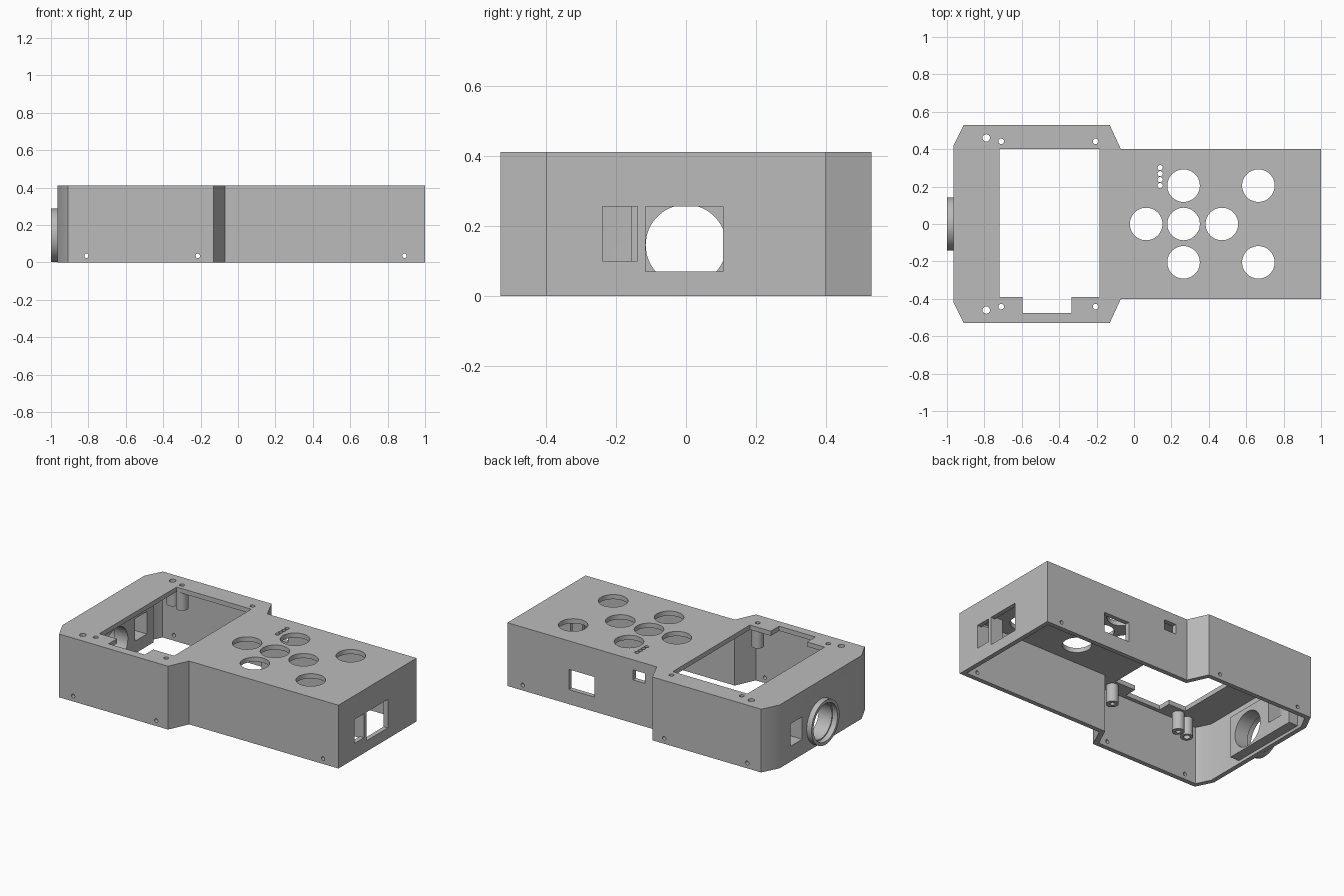
import bpy, bmesh
from mathutils import Matrix, Vector

if "Cube" in bpy.data.objects:
    bpy.data.objects.remove(bpy.data.objects["Cube"])

grey = bpy.data.materials.new("plain grey")
grey.use_nodes = True
grey.diffuse_color = (0.5, 0.5, 0.5, 1)
grey.node_tree.nodes["Principled BSDF"].inputs["Base Color"].default_value = (0.5, 0.5, 0.5, 1)


def finish(bm, name):
    bmesh.ops.recalc_face_normals(bm, faces=bm.faces)
    mesh = bpy.data.meshes.new(name)
    bm.to_mesh(mesh)
    bm.free()
    mesh.materials.append(grey)
    obj = bpy.data.objects.new(name, mesh)
    bpy.context.collection.objects.link(obj)
    return obj


def prism(bm, points, z0, z1):
    face = bm.faces.new([bm.verts.new((x, y, z0)) for x, y in points])
    top = bmesh.ops.extrude_face_region(bm, geom=[face])["geom"]
    bmesh.ops.translate(bm, vec=(0, 0, z1 - z0),
                        verts=[v for v in top if isinstance(v, bmesh.types.BMVert)])


def box(bm, x0, x1, y0, y1, z0, z1):
    prism(bm, [(x0, y0), (x1, y0), (x1, y1), (x0, y1)], z0, z1)


def cylinder(bm, center, radius, depth, axis="Z", sides=24):
    turn = Vector((0, 0, 1)).rotation_difference(
        Vector([float(a == axis) for a in "XYZ"])).to_matrix().to_4x4()
    bmesh.ops.create_cone(bm, cap_ends=True, segments=sides, radius1=radius, radius2=radius,
                          depth=depth, matrix=Matrix.Translation(center) @ turn)


def boolean(obj, cutter, operation="DIFFERENCE"):
    mod = obj.modifiers.new("cut", "BOOLEAN")
    mod.operation, mod.solver, mod.object = operation, "EXACT", cutter
    bpy.context.view_layer.objects.active = obj
    bpy.ops.object.modifier_apply(modifier=mod.name)


def tube(name, center, outer, inner, depth, axis="Z", sides=24):
    bm = bmesh.new()
    cylinder(bm, center, outer, depth, axis, sides)
    obj = finish(bm, name)
    bm = bmesh.new()
    cylinder(bm, center, inner, depth * 2, axis, sides)
    hole = finish(bm, "tube_cutter")
    boolean(obj, hole)
    bpy.data.objects.remove(hole)
    return obj


def mirrored(half):
    return half + [(x, -y) for x, y in reversed(half)]


HEIGHT, LENS_Z = 0.41, 0.145

# Open-bottomed shell with a wide screen end
bm = bmesh.new()
prism(bm, mirrored([(-0.965, 0.42), (-0.91, 0.53), (-0.13, 0.53), (-0.07, 0.4), (1, 0.4)]), 0, HEIGHT)
case = finish(bm, "case_shell")
bm = bmesh.new()
prism(bm, mirrored([(-0.935, 0.41), (-0.89, 0.5), (-0.15, 0.5), (-0.09, 0.37), (0.97, 0.37)]), -0.1, 0.38)
cavity = finish(bm, "cavity_cutter")
boolean(case, cavity)

# Thick block behind the lens opening
bm = bmesh.new()
box(bm, -0.95, -0.87, -0.157, 0.38, 0.02, 0.29)
mount = finish(bm, "lens_mount")

# All openings gathered in one cutter
bm = bmesh.new()
prism(bm, [(-0.72, 0.4), (-0.72, -0.39), (-0.595, -0.39), (-0.595, -0.475),
           (-0.335, -0.475), (-0.335, -0.39), (-0.185, -0.39), (-0.185, 0.4)], 0.35, 0.5)
for x, y in [(0.265, 0.205), (0.665, 0.205), (0.065, 0), (0.265, 0), (0.47, 0),
             (0.265, -0.205), (0.665, -0.205)]:
    cylinder(bm, (x, y, HEIGHT), 0.087, 0.14, sides=48)
for i in range(4):
    cylinder(bm, (0.14, 0.205 + i * 0.032, HEIGHT), 0.014, 0.14, sides=16)
posts = [(x, side * y, r) for side in (1, -1)
         for x, y, r in [(-0.79, 0.46, 0.02), (-0.71, 0.442, 0.015), (-0.205, 0.442, 0.015)]]
for x, y, r in posts:
    cylinder(bm, (x, y, HEIGHT), r, 0.14)
for side in (1, -1):
    for x, y in [(-0.81, 0.53), (-0.215, 0.53), (0.89, 0.4)]:
        cylinder(bm, (x, side * y, 0.035), 0.012, 0.12, "Y", 16)
cylinder(bm, (-0.93, 0, LENS_Z), 0.115, 0.2, "X", 64)
box(bm, -1.05, -0.8, 0.19, 0.31, 0.1, 0.245)
box(bm, 0.9, 1.1, -0.238, -0.138, 0.1, 0.255)
box(bm, 0.9, 1.1, -0.115, 0.105, 0.07, 0.255)
box(bm, 0.375, 0.56, 0.3, 0.5, 0.095, 0.225)
box(bm, 0.015, 0.1, 0.3, 0.5, 0.28, 0.345)
openings = finish(bm, "opening_cutter")
for obj in (case, mount):
    boolean(obj, openings)
for helper in (cavity, openings):
    bpy.data.objects.remove(helper)

# Lens collar, screw posts and switch pocket walls
parts = [case, mount, tube("lens_collar", (-0.98, 0, LENS_Z), 0.143, 0.123, 0.04, "X", 64)]
for x, y, r in posts:
    parts.append(tube("screw_post", (x, y, 0.325), 0.037, r, 0.13))
for y in (-0.26, -0.138):
    bm = bmesh.new()
    box(bm, 0.91, 0.98, y, y + 0.022, 0.09, 0.27)
    parts.append(finish(bm, "switch_pocket_wall"))

# Smooth the round surfaces, keep the edges sharp
bpy.ops.object.select_all(action="DESELECT")
for obj in parts:
    obj.select_set(True)
bpy.context.view_layer.objects.active = case
bpy.ops.object.shade_smooth_by_angle(angle=0.5)
